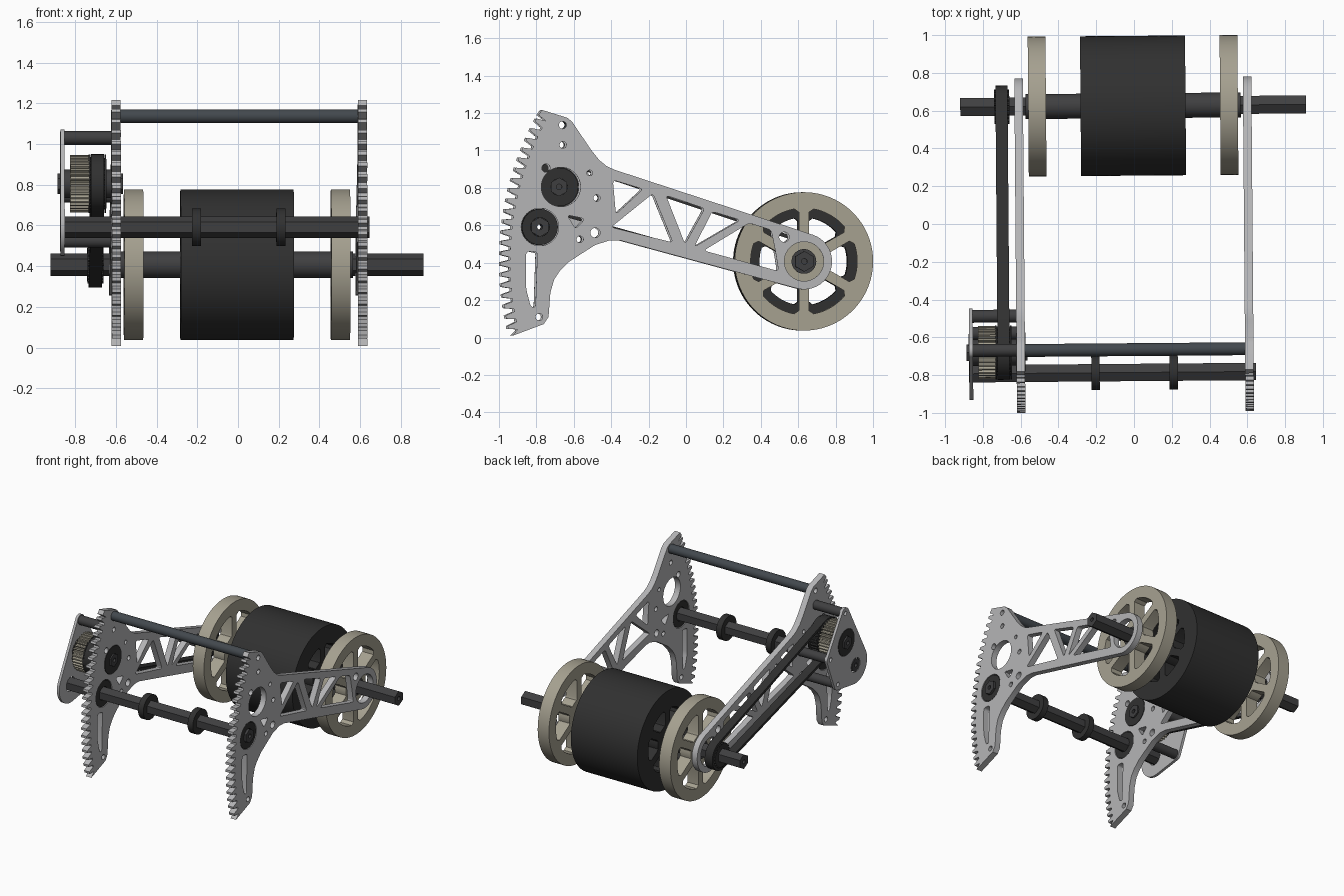
import bpy, bmesh
from math import sin, cos, radians, degrees, asin, pi
from mathutils import Matrix, Vector, geometry

if "Cube" in bpy.data.objects:
    bpy.data.objects.remove(bpy.data.objects["Cube"])

YAW = Matrix.Rotation(0.008, 4, 'Z')
AXLE, UPPER, LOWER = (.626, .407), (-.674, .805), (-.786, .591)
TIE = (-.665, 1.136)
SPACERS = [(-.663, 1.03), (-.482, .746), (-.572, .525)]


def mat(name, c):
    m = bpy.data.materials.new(name)
    m.diffuse_color = (*c, 1)
    m.use_nodes = True
    m.node_tree.nodes["Principled BSDF"].inputs["Base Color"].default_value = m.diffuse_color
    return m


METAL = mat("plate_metal", (.46, .46, .47))
BEIGE = mat("beige_plastic", (.38, .355, .28))
DARK = mat("dark_rubber", (.03, .03, .03))
STEEL = mat("dark_steel", (.05, .05, .052))
BLUE = mat("blued_tube", (.055, .065, .075))


# Profiles in the (y, z) plane
def circle(c, r, n=40, a0=0):
    return [(c[0] + r * cos(a0 + 2 * pi * i / n), c[1] + r * sin(a0 + 2 * pi * i / n)) for i in range(n)]


def hexagon(c, r):
    return circle(c, r, 6, pi / 6)


def rounded(pts, r=.02, n=4):
    out = []
    for i, p in enumerate(pts):
        p, a, b = Vector(p), Vector(pts[i - 1]), Vector(pts[(i + 1) % len(pts)])
        s = p + (a - p).normalized() * min(r, .45 * (a - p).length)
        e = p + (b - p).normalized() * min(r, .45 * (b - p).length)
        for k in range(n + 1):
            t = k / n
            out.append(tuple(s * (1 - t) ** 2 + p * 2 * t * (1 - t) + e * t * t))
    return out


def hull(circles):
    pts = [p for c, r in circles for p in circle(c, r)]
    return [pts[i] for i in geometry.convex_hull_2d([Vector(p) for p in pts])]


def gear(c, r0, r1, n):
    out = []
    for i in range(n):
        for r, f in ((r0, -.35), (r1, -.17), (r1, .17), (r0, .35)):
            a = 2 * pi * (i + f) / n
            out.append((c[0] + r * cos(a), c[1] + r * sin(a)))
    return out


def spoke_window(c, r0, r1, mid, w):
    def half(r):
        return 30 - degrees(asin(w / 2 / r))
    h1, h0 = half(r1) - 5, half(r0) - 3
    pol = [(r1, -h1 + 2 * h1 * k / 8) for k in range(9)]
    pol += [(r1 - .02, half(r1 - .02)), (r0 + .015, half(r0 + .015))]
    pol += [(r0, h0 - 2 * h0 * k / 6) for k in range(7)]
    pol += [(r0 + .015, -half(r0 + .015)), (r1 - .02, -half(r1 - .02))]
    return [(c[0] + r * cos(radians(mid + a)), c[1] + r * sin(radians(mid + a))) for r, a in pol]


# Fill the loops (first is outer, rest are holes) and extrude from x0 to x1
def extrude(name, loops, x0, x1, material):
    cu = bpy.data.curves.new(name, 'CURVE')
    cu.dimensions, cu.fill_mode, cu.extrude = '2D', 'BOTH', abs(x1 - x0) / 2
    for loop in loops:
        sp = cu.splines.new('POLY')
        sp.points.add(len(loop) - 1)
        for q, p in zip(sp.points, loop):
            q.co = (p[0], p[1], 0, 1)
        sp.use_cyclic_u = True
    tmp = bpy.data.objects.new(name + "_tmp", cu)
    bpy.context.collection.objects.link(tmp)
    bpy.context.view_layer.update()
    me = bpy.data.meshes.new_from_object(tmp.evaluated_get(bpy.context.evaluated_depsgraph_get()))
    bpy.data.objects.remove(tmp)
    axes = Matrix(((0, 0, 1, (x0 + x1) / 2), (1, 0, 0, 0), (0, 1, 0, 0), (0, 0, 0, 1)))
    me.transform(YAW @ axes)
    bm = bmesh.new()
    bm.from_mesh(me)
    bmesh.ops.remove_doubles(bm, verts=bm.verts, dist=1e-5)
    bmesh.ops.recalc_face_normals(bm, faces=bm.faces)
    bm.to_mesh(me)
    bm.free()
    me.materials.clear()
    me.materials.append(material)
    ob = bpy.data.objects.new(name, me)
    bpy.context.collection.objects.link(ob)
    bpy.ops.object.select_all(action='DESELECT')
    ob.select_set(True)
    bpy.context.view_layer.objects.active = ob
    bpy.ops.object.shade_smooth_by_angle(angle=radians(30))
    return ob


# Side plate: toothed sector, tapering arm and round axle end
teeth = []
for i in range(21):
    for r, f in ((1.572, -.75), (1.622, -.3), (1.622, .3), (1.572, .75)):
        a = radians(-12.6 + i * 2.02 + f)
        teeth.append((AXLE[0] - r * cos(a), AXLE[1] + r * sin(a)))
end = [(AXLE[0] + .15 * cos(radians(a)), AXLE[1] + .15 * sin(radians(a))) for a in range(72, -107, -9)]
upper = [(-.795, 1.19), (-.775, 1.217), (-.64, 1.175), (-.615, 1.155), (-.51, 1.0), (-.47, .95), (-.43, .917), (-.39, .898)]
lower = [(-.353, .518), (-.41, .52), (-.49, .495), (-.567, .446), (-.63, .405), (-.68, .355), (-.71, .31),
         (-.73, .24), (-.74, .11), (-.765, .072), (-.936, .008)]
outline = teeth + upper + end + lower

windows = [
    [(-.396, .842), (-.235, .794), (-.38, .66)],
    [(-.182, .770), (-.075, .508), (-.405, .59)],
    [(-.112, .760), (.095, .690), (-.01, .500)],
    [(.135, .674), (.285, .628), (.04, .485)],
    [(.332, .612), (.45, .575), (.475, .45), (.49, .355), (.09, .465)],
    [(-.86, .46), (-.80, .46), (-.81, .16), (-.835, .165), (-.86, .26)],
    [(-.64, .655), (-.545, .635), (-.595, .58)],
]
small_holes = [(TIE, .02), ((-.754, .906), .022), ((-.52, .88), .015), ((-.49, .56), .026), ((-.79, .11), .019),
               ((.52, .537), .027)] + [(p, .018) for p in SPACERS]
plate = [outline] + [rounded(w) for w in windows] + [circle(c, r, 20) for c, r in small_holes]
plate += [circle(AXLE, .105), circle(UPPER, .105), circle(LOWER, .1)]

for side, s in (("left", -1), ("right", 1)):
    extrude(side + "_side_plate", plate, s * .605 - .0225, s * .605 + .0225, METAL)
    extrude(side + "_lower_bearing", [circle(LOWER, .096), circle(LOWER, .05)], s * .605 - .02, s * .605 + .02, DARK)
    # Spoked wheels
    spokes = [spoke_window(AXLE, .12, .285, 60 * k, .055) for k in range(6)]
    extrude(side + "_wheel", [circle(AXLE, .37, 96), *spokes], s * .508 - .047, s * .508 + .047, BEIGE)
    # Hex axle ends
    extrude(side + "_axle_end", [hexagon(AXLE, .055), circle(AXLE, .015, 16)], s * .55, s * .915, STEEL)

# Central roller on its sleeve
drum_windows = [spoke_window(AXLE, .12, .235, 60 * k, .055) for k in range(6)]
extrude("roller_drum", [circle(AXLE, .37, 96), *drum_windows], -.278, .278, DARK)
extrude("axle_sleeve", [circle(AXLE, .066)], -.57, .57, STEEL)

# Cross shaft, its collars and the tie tube
extrude("lower_cross_shaft", [hexagon(LOWER, .053), circle(LOWER, .015, 16)], -.88, .64, STEEL)
for k, x in enumerate((-.21, .204)):
    extrude(f"shaft_collar_{k + 1}", [circle(LOWER, .092), circle(LOWER, .044)], x - .022, x + .022, DARK)
extrude("upper_tie_tube", [circle(TIE, .034), circle(TIE, .02, 20)], -.584, .584, BLUE)

# Gearbox: outer plate, spacers, gear and shaft
cover = hull([(SPACERS[0], .042), (SPACERS[1], .042), (SPACERS[2], .042), (LOWER, .14)])
extrude("gearbox_cover", [cover, circle(UPPER, .1), circle(LOWER, .054)] + [circle(p, .016, 16) for p in SPACERS],
        -.878, -.858, METAL)
for k, p in enumerate(SPACERS):
    extrude(f"gearbox_spacer_{k + 1}", [circle(p, .034), circle(p, .018, 20)], -.858, -.6275, STEEL)
extrude("gear_shaft", [hexagon(UPPER, .05), circle(UPPER, .015, 16)], -.892, -.57, STEEL)
extrude("cover_bearing", [circle(UPPER, .098), circle(UPPER, .045)], -.88, -.858, DARK)
extrude("plate_bearing", [circle(UPPER, .103), circle(UPPER, .045)], -.63, -.58, DARK)
extrude("gear_hub", [circle(UPPER, .07)], -.858, -.63, STEEL)
extrude("drive_gear", [gear(UPPER, .124, .141, 36)], -.83, -.738, BEIGE)

# Pulleys and belt
extrude("drive_pulley", [gear(UPPER, .118, .126, 30)], -.735, -.655, DARK)
for k, x in enumerate((-.735, -.657)):
    extrude(f"pulley_flange_{k + 1}", [circle(UPPER, .143)], x - .004, x + .004, DARK)
extrude("axle_pulley", [gear(AXLE, .084, .092, 22)], -.735, -.655, DARK)
extrude("drive_belt", [hull([(UPPER, .145), (AXLE, .112)]), hull([(UPPER, .125), (AXLE, .092)])], -.728, -.664, DARK)
